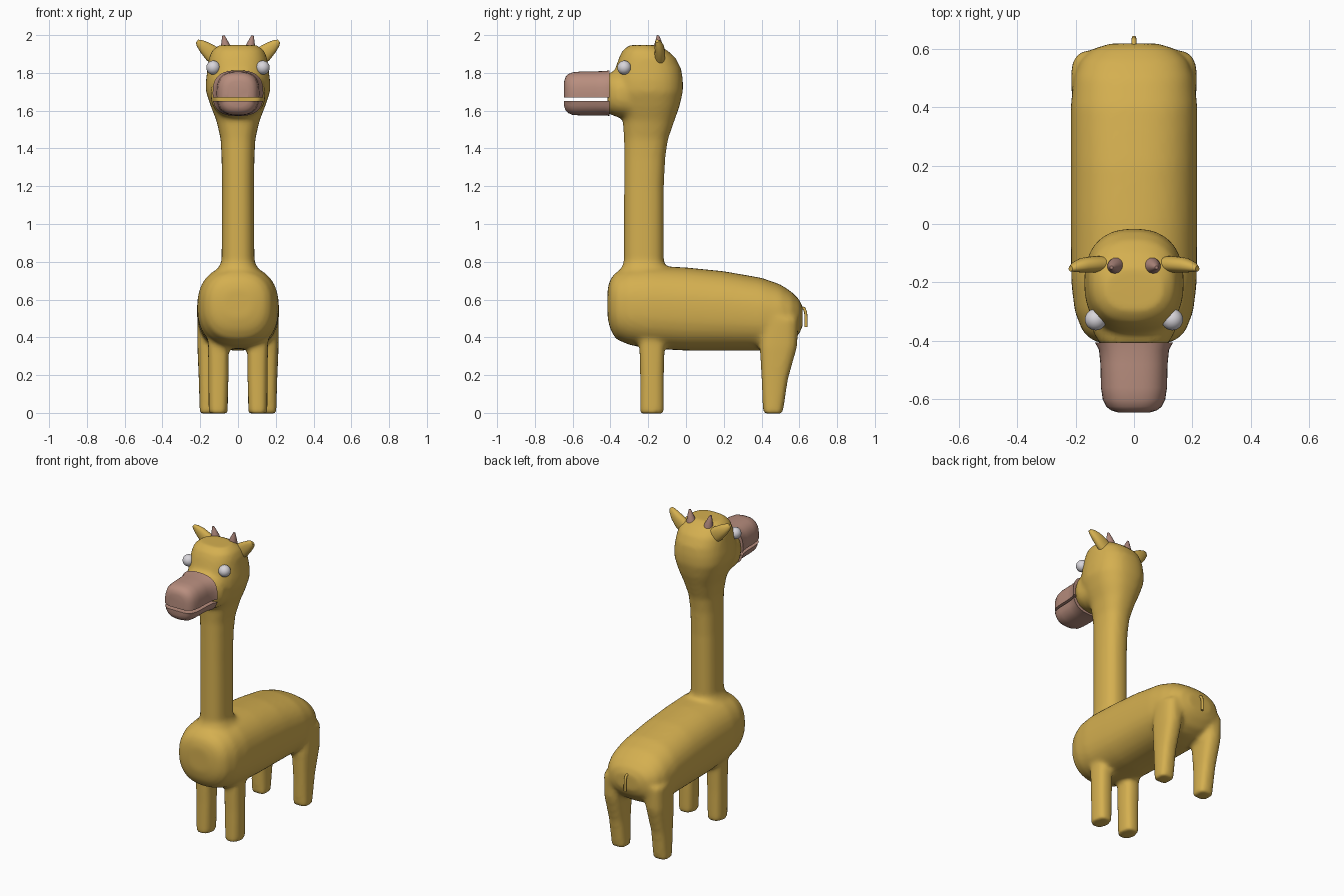
import bpy, bmesh, math
from mathutils import Matrix, Vector

if "Cube" in bpy.data.objects:
    bpy.data.objects.remove(bpy.data.objects["Cube"])


def material(name, rgb):
    m = bpy.data.materials.new(name)
    m.diffuse_color = (*rgb, 1)
    m.use_nodes = True
    m.node_tree.nodes["Principled BSDF"].inputs["Base Color"].default_value = m.diffuse_color
    return m


YELLOW = material("golden_hide", (0.66, 0.43, 0.08))
PINK = material("dusty_pink", (0.48, 0.27, 0.21))
HORN = material("horn_brown", (0.42, 0.24, 0.20))
WHITE = material("eye_white", (0.68, 0.66, 0.70))


def loft(bm, axis, rings, exp=2.4, n=40, mat=Matrix()):
    """Skin superellipse rings (t, x0, x1, b0, b1); b is y for axis z, z for axis y."""
    loops = []
    for t, x0, x1, b0, b1 in rings:
        loop = []
        for i in range(n):
            c, s = math.cos(math.tau * i / n), math.sin(math.tau * i / n)
            x = (x0 + x1) / 2 + (x1 - x0) / 2 * math.copysign(abs(c) ** (2 / exp), c)
            b = (b0 + b1) / 2 + (b1 - b0) / 2 * math.copysign(abs(s) ** (2 / exp), s)
            co = Vector((x, b, t)) if axis == 'z' else Vector((x, t, b))
            loop.append(bm.verts.new(mat @ co))
        loops.append(loop)
    faces = []
    for p, q in zip(loops, loops[1:]):
        for i in range(n):
            j = (i + 1) % n
            faces.append(bm.faces.new((p[i], p[j], q[j], q[i])))
    faces += [bm.faces.new(loops[0]), bm.faces.new(loops[-1])]
    bmesh.ops.recalc_face_normals(bm, faces=faces)


def finish(bm, name, mat, angle=50):
    me = bpy.data.meshes.new(name)
    bm.to_mesh(me)
    bm.free()
    me.materials.append(mat)
    ob = bpy.data.objects.new(name, me)
    bpy.context.collection.objects.link(ob)
    bpy.ops.object.select_all(action='DESELECT')
    ob.select_set(True)
    bpy.context.view_layer.objects.active = ob
    bpy.ops.object.shade_smooth_by_angle(angle=math.radians(angle))
    return ob


def sym(rows):
    return [(t, -w, w, a, b) for t, w, a, b in rows]


# Body, neck, head and legs, fused into one skin
bm = bmesh.new()
loft(bm, 'y', sym([(-.415, .08, .50, .66), (-.40, .14, .44, .71), (-.37, .175, .39, .745),
                   (-.30, .203, .36, .77), (-.2, .215, .34, .78), (0, .217, .33, .77),
                   (.2, .217, .33, .75), (.4, .217, .33, .715), (.5, .207, .34, .68),
                   (.56, .185, .37, .64), (.60, .14, .42, .60), (.618, .08, .46, .56)]))
loft(bm, 'z', sym([(.70, .14, -.37, -.08), (.76, .11, -.345, -.1), (.80, .087, -.329, -.117),
                   (1.2, .085, -.328, -.117), (1.35, .087, -.328, -.11), (1.45, .092, -.328, -.095),
                   (1.55, .115, -.335, -.06), (1.62, .143, -.36, -.035), (1.7, .17, -.385, -.016),
                   (1.76, .17, -.385, -.016), (1.82, .162, -.375, -.025), (1.88, .154, -.355, -.055),
                   (1.92, .137, -.335, -.10), (1.947, .10, -.30, -.15)]))
loft(bm, 'y', sym([(-.25, .14, 1.55, 1.81), (-.36, .145, 1.565, 1.81), (-.415, .115, 1.585, 1.80)]))
for s in (-1, 1):
    loft(bm, 'z', [(-.004, s * .055 - (s < 0) * .1 + (s < 0) * .0, s * .055 + (s > 0) * .1, -.243, -.117),
                   (.2, min(s * .05, s * .157), max(s * .05, s * .157), -.243, -.117),
                   (.45, min(s * .05, s * .16), max(s * .05, s * .16), -.25, -.11)], 2.8)
    rear = [(-.004, .1, .203, .408, .512), (.18, .1, .208, .4, .54),
            (.35, .09, .215, .39, .588), (.5, .07, .215, .40, .595)]
    loft(bm, 'z', [(t, min(s * a, s * b), max(s * a, s * b), c, d) for t, a, b, c, d in rear], 2.8)
body = finish(bm, "body", YELLOW)
rm = body.modifiers.new("fuse", 'REMESH')
rm.mode = 'VOXEL'
rm.voxel_size = 0.014
rm.use_smooth_shade = True
sm = body.modifiers.new("soften", 'SMOOTH')
sm.factor = 0.5
sm.iterations = 8

# Muzzle: one rounded profile, flattened into an upper and a lower jaw
muzzle = sym([(-.405, .134, 1.572, 1.813), (-.43, .12, 1.575, 1.81), (-.48, .115, 1.575, 1.808),
              (-.56, .113, 1.575, 1.807), (-.60, .107, 1.577, 1.803), (-.625, .095, 1.588, 1.793),
              (-.638, .078, 1.602, 1.778), (-.645, .055, 1.622, 1.755)])
for name, clamp in (("upper_jaw", lambda z: max(z, 1.669)), ("lower_jaw", lambda z: min(z, 1.651))):
    bm = bmesh.new()
    loft(bm, 'y', muzzle, 2.7)
    for v in bm.verts:
        v.co.z = clamp(v.co.z)
    finish(bm, name, PINK)

for s, side in ((-1, "left"), (1, "right")):
    # Ears: tapered leaves leaning outwards
    bm = bmesh.new()
    m = Matrix.Translation((s * .10, -.138, 1.87)) @ Matrix.Rotation(s * math.radians(50), 4, 'Y')
    loft(bm, 'z', sym([(0, .045, -.028, .028), (.05, .045, -.028, .028), (.1, .034, -.028, .022),
                       (.135, .022, -.026, .008), (.153, .01, -.024, -.006)]), 2.2, 24, m)
    finish(bm, side + "_ear", YELLOW)

    # Horns: short cones
    bm = bmesh.new()
    m = Matrix.Translation((s * .058, -.143, 1.90)) @ Matrix.Rotation(s * math.radians(11), 4, 'Y')
    loft(bm, 'z', sym([(0, .032, -.032, .032), (.04, .026, -.028, .024), (.08, .013, -.017, .009),
                       (.10, .006, -.012, 0)]), 2, 20, m)
    finish(bm, side + "_horn", HORN)

    # Eyes
    bm = bmesh.new()
    bmesh.ops.create_uvsphere(bm, u_segments=24, v_segments=16, radius=.037,
                              matrix=Matrix.Translation((s * .131, -.327, 1.828)))
    finish(bm, side + "_eye", WHITE)

# Tail: thin drooping tube
cu = bpy.data.curves.new("tail", 'CURVE')
cu.dimensions = '3D'
cu.bevel_depth = .008
cu.use_fill_caps = True
sp = cu.splines.new('POLY')
path = [(.59, .55), (.61, .558), (.625, .553), (.633, .535), (.636, .50), (.636, .455)]
sp.points.add(len(path) - 1)
for p, (y, z) in zip(sp.points, path):
    p.co = (0, y, z, 1)
cu.materials.append(YELLOW)
bpy.context.collection.objects.link(bpy.data.objects.new("tail", cu))
